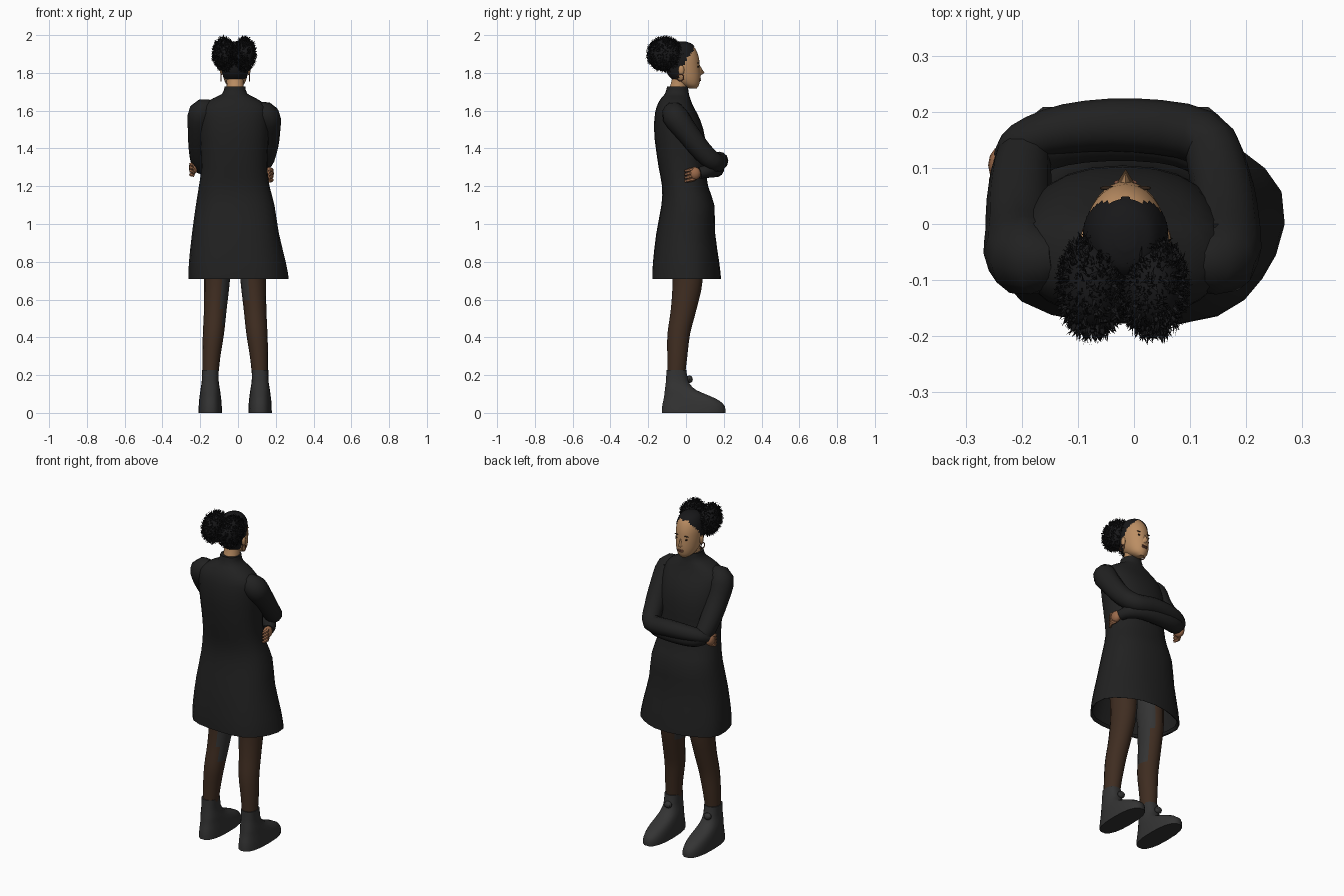
import bpy, bmesh, math, random
from mathutils import Vector

if "Cube" in bpy.data.objects:
    bpy.data.objects.remove(bpy.data.objects["Cube"])

random.seed(4)
CX = -0.015  # body midline


def mat(name, c):
    m = bpy.data.materials.new(name)
    m.diffuse_color = (*c, 1)
    m.use_nodes = True
    m.node_tree.nodes["Principled BSDF"].inputs["Base Color"].default_value = m.diffuse_color
    return m


DRESS = mat("black_knit", (0.015, 0.015, 0.015))
BOOT = mat("charcoal_leather", (0.034, 0.034, 0.034))
TIGHTS = mat("brown_tights", (0.050, 0.026, 0.015))
SKIN = mat("face_skin", (0.50, 0.27, 0.125))
HAND = mat("hand_skin", (0.33, 0.145, 0.07))
HAIR = mat("black_hair", (0.009, 0.009, 0.010))
LIPS = mat("lip_brown", (0.22, 0.085, 0.05))
DARK = mat("eye_brown", (0.03, 0.017, 0.01))


def finish(name, bm, *mats, angle=40, recalc=True):
    if recalc:
        bmesh.ops.recalc_face_normals(bm, faces=bm.faces[:])
    me = bpy.data.meshes.new(name)
    bm.to_mesh(me)
    bm.free()
    for m in mats:
        me.materials.append(m)
    for p in me.polygons:
        p.use_smooth = True
    me.set_sharp_from_angle(angle=math.radians(angle))
    ob = bpy.data.objects.new(name, me)
    bpy.context.collection.objects.link(ob)
    return ob


def spline(rows, k):
    """Catmull-Rom interpolation of tuples, k steps per span."""
    rows = [Vector(r) for r in rows]
    out = []
    for i in range(len(rows) - 1):
        a, b, c, d = rows[max(i - 1, 0)], rows[i], rows[i + 1], rows[min(i + 2, len(rows) - 1)]
        for j in range(k):
            t = j / k
            out.append(0.5 * (2 * b + (c - a) * t + (2 * a - 5 * b + 4 * c - d) * t * t
                              + (3 * b - a - 3 * c + d) * t ** 3))
    return out + [rows[-1]]


def skin_rings(rings, cap0=True, cap1=True):
    bm = bmesh.new()
    vs = [[bm.verts.new(p) for p in r] for r in rings]
    n = len(vs[0])
    for a, b in zip(vs, vs[1:]):
        for i in range(n):
            bm.faces.new((a[i], a[(i + 1) % n], b[(i + 1) % n], b[i]))
    if cap0:
        bm.faces.new(vs[0][::-1])
    if cap1:
        bm.faces.new(vs[-1])
    return bm


def stack(rows, n=24, k=3, e=2.0, fold=None, **caps):
    """Horizontal sections (z, cx, cy, rx, ry); e is the superellipse exponent."""
    rings = []
    for z, cx, cy, rx, ry in (spline(rows, k) if k > 1 else rows):
        ring = []
        for i in range(n):
            a = 2 * math.pi * i / n
            c, s = math.cos(a), math.sin(a)
            f = fold(a, z) if fold else 1
            ring.append((cx + rx * f * math.copysign(abs(c) ** (2 / e), c),
                         cy + ry * f * math.copysign(abs(s) ** (2 / e), s), z))
        rings.append(ring)
    return skin_rings(rings, **caps)


def tube(pts, n=12, k=3):
    """Round tube through (x, y, z, radius)."""
    p = spline(pts, k)
    pos = [q.to_3d() for q in p]
    t0 = (pos[1] - pos[0]).normalized()
    u = t0.orthogonal().normalized()
    rings = []
    for i, c in enumerate(pos):
        t = (pos[min(i + 1, len(pos) - 1)] - pos[max(i - 1, 0)]).normalized()
        u = t0.rotation_difference(t) @ u
        t0, v = t, t.cross(u)
        rings.append([c + p[i][3] * (math.cos(2 * math.pi * j / n) * u + math.sin(2 * math.pi * j / n) * v)
                      for j in range(n)])
    return skin_rings(rings)


def blob(name, loc, size, m, u=12, v=8):
    bm = bmesh.new()
    bmesh.ops.create_uvsphere(bm, u_segments=u, v_segments=v, radius=1)
    bmesh.ops.scale(bm, vec=size, verts=bm.verts)
    bmesh.ops.translate(bm, vec=loc, verts=bm.verts)
    return finish(name, bm, m)


# Dress: turned-in hem, flared skirt, waist, torso and roll collar
def folds(a, z):
    return 1 + 0.025 * math.sin(5 * a + 0.6) * max(0, (1.0 - z) / 0.3)


dress = [(.725, 0, 0, .25, .17), (.708, 0, 0, .265, .182), (.80, -.006, -.002, .256, .175),
         (.95, -.014, -.002, .23, .156), (1.10, -.015, .01, .208, .14), (1.2, -.02, -.005, .187, .122),
         (1.3, -.02, -.02, .175, .125), (1.45, -.02, -.032, .182, .134), (1.55, -.02, -.046, .185, .122),
         (1.62, -.02, -.058, .175, .098), (1.665, -.018, -.055, .115, .077), (1.69, -.017, -.048, .066, .063),
         (1.728, -.016, -.045, .055, .055)]
finish("dress", stack(dress, 24, 2, 2.3, folds, cap0=False), DRESS)

# Sleeves: crossed in front of the chest
finish("left_sleeve", tube([(-.14, -.06, 1.615, .045), (-.192, -.06, 1.59, .07), (-.203, -.01, 1.49, .062),
                            (-.203, .07, 1.38, .056), (-.185, .13, 1.31, .05), (-.09, .155, 1.295, .047),
                            (.05, .15, 1.29, .043), (.13, .115, 1.28, .036), (.155, .07, 1.27, .03)]), DRESS)
finish("right_sleeve", tube([(.10, -.06, 1.605, .045), (.153, -.06, 1.575, .068), (.163, .01, 1.48, .06),
                             (.152, .09, 1.38, .054), (.12, .155, 1.325, .05), (0, .176, 1.335, .048),
                             (-.12, .17, 1.335, .044), (-.2, .145, 1.325, .036), (-.225, .115, 1.31, .028)]), DRESS)

# Hands: palm plus four fingers wrapped on the opposite arm
for name, x, y, z, s in (("left", .166, .045, 1.268, 1), ("right", -.236, .105, 1.298, -1)):
    blob(name + "_palm", (x, y, z), (.024, .034, .034), HAND)
    for i in range(4):
        h = z + .024 - .018 * i
        finish(f"{name}_finger_{i}", tube([(x, y, h, .010), (x + s * .013, y - .025, h - .006, .010),
                                           (x, y - .05, h - .012, .007)], 6, 2), HAND)

# Legs and boots
for name, s in (("left", -1), ("right", 1)):
    leg = [(.2, CX + s * .131, -.052, .042, .047), (.3, CX + s * .126, -.046, .048, .053),
           (.42, CX + s * .115, -.038, .056, .06), (.55, CX + s * .105, -.012, .06, .068),
           (.7, CX + s * .096, .008, .068, .08), (.9, CX + s * .09, 0, .075, .085)]
    bm = stack(leg, 16, 3)
    bmesh.ops.recalc_face_normals(bm, faces=bm.faces[:])
    low = .47 if s < 0 else .6
    for f in bm.faces:  # grey patch on the inner thigh
        if f.normal.x * s < -.6 and f.calc_center_median().z > low:
            f.material_index = 1
    finish(name + "_leg", bm, TIGHTS, BOOT)
    b = CX + s * .132
    boot = [(0, b, .04, .062, .17), (.035, b, .04, .061, .168), (.065, b, .028, .059, .15),
            (.09, b, .005, .056, .122), (.12, b, -.028, .052, .085), (.15, b, -.043, .047, .066),
            (.18, b, -.048, .044, .058), (.228, b, -.051, .044, .053)]
    finish(name + "_boot", stack(boot, 18, 2, 2.5), BOOT)
    blob(name + "_boot_knot", (b - .01, .018, .178), (.024, .018, .02), BOOT, 8, 6)

# Neck and head
finish("neck", tube([(CX, -.045, 1.70, .048), (CX, -.035, 1.74, .046), (CX, -.025, 1.78, .048)]), SKIN)
head = [(1.717, CX, .036, .018, .02), (1.735, CX, .022, .043, .046), (1.765, CX, .002, .059, .073),
        (1.80, CX, -.010, .067, .086), (1.84, CX, -.015, .071, .088), (1.88, CX, -.018, .071, .086),
        (1.92, CX, -.02, .063, .074), (1.95, CX, -.022, .045, .052), (1.963, CX, -.022, .015, .02)]
finish("head", stack(head, 32, 3), SKIN)

# Hair cap: a slightly larger shell cut back to a jagged hairline
bm = stack([(z + .003, x, y - .002, a + .004, b + .004) for z, x, y, a, b in head], 48, 6)
cut = []
for f in bm.faces:
    c = f.calc_center_median()
    jag = .014 * abs((abs(c.x - CX) * 40) % 2 - 1)
    if c.z < 1.768 or c.y > -.035 + (c.z - 1.80) * .52 + jag:
        cut.append(f)
bmesh.ops.delete(bm, geom=cut, context='FACES')
finish("hair_cap", bm, HAIR)

# Face: nose, eyes, brows, lips, ears and hoop earrings
bm = bmesh.new()
nose = [bm.verts.new(p) for p in ((CX, .068, 1.848), (CX - .019, .068, 1.792), (CX + .019, .068, 1.792),
                                  (CX, .098, 1.800), (CX, .072, 1.783))]
for f in ((0, 1, 3), (0, 3, 2), (1, 4, 3), (3, 4, 2), (0, 2, 4, 1)):
    bm.faces.new([nose[i] for i in f])
finish("nose", bm, SKIN, angle=80)
blob("upper_lip", (CX, .074, 1.768), (.021, .006, .004), LIPS)
blob("lower_lip", (CX, .072, 1.760), (.018, .007, .005), LIPS)
for name, s in (("left", -1), ("right", 1)):
    blob(name + "_eye", (CX + s * .029, .064, 1.833), (.012, .004, .005), DARK)
    blob(name + "_brow", (CX + s * .03, .064, 1.853), (.016, .004, .003), DARK)
    blob(name + "_ear", (CX + s * .071, -.025, 1.815), (.010, .016, .027), SKIN)
    hoop = [(CX + s * .075, -.03 + .018 * math.sin(i * math.pi / 6), 1.775 + .018 * math.cos(i * math.pi / 6), .003)
            for i in range(13)]
    finish(name + "_earring", tube(hoop, 6, 1), LIPS)

# Hair puff: two dark cores covered with bent curl blades
R = Vector((.068, .102, .098))
bm = bmesh.new()
for s in (-1, 1):
    c = Vector((-.02 + s * .055, -.112, 1.9))
    blob("puff_core_" + ("left" if s < 0 else "right"), c, R * .82, HAIR, 16, 12)
    for _ in range(1100):
        d = Vector([random.gauss(0, 1) for _ in range(3)]).normalized()
        side = d.cross(Vector([random.gauss(0, 1) for _ in range(3)])).normalized()
        bend = d.cross(side) * random.uniform(-.012, .012)
        w = side * random.uniform(.002, .0035)
        root, mid = c + d * R * .72, c + d * R * .88 + bend
        tip = c + d * R * random.uniform(.93, 1.06) - bend * .5
        v = [bm.verts.new(p) for p in (root - w, root + w, mid + w, mid - w, tip)]
        bm.faces.new(v[:4])
        bm.faces.new((v[3], v[2], v[4]))
finish("hair_puff_curls", bm, HAIR, recalc=False)
